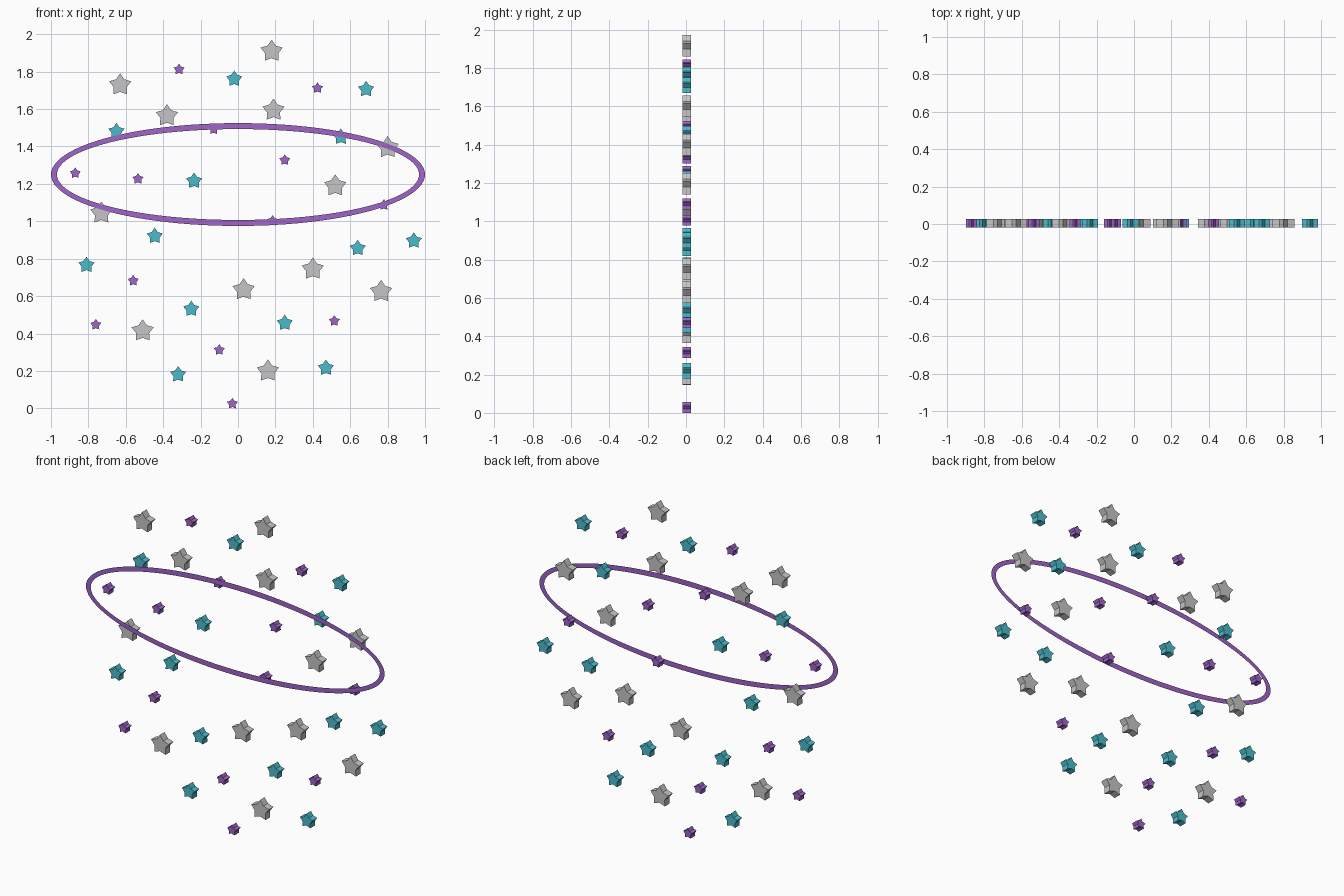
import bpy, bmesh
from math import sin, cos, pi

cube = bpy.data.objects.get("Cube")
if cube:
    bpy.data.objects.remove(cube, do_unlink=True)

BACK, FRONT = 0.026, -0.018      # star depth
RING_Y = -0.026                  # ring floats just before the stars


def material(name, rgb):
    mat = bpy.data.materials.new(name)
    mat.use_nodes = True
    mat.diffuse_color = (*rgb, 1)
    mat.node_tree.nodes["Principled BSDF"].inputs["Base Color"].default_value = (*rgb, 1)
    return mat


def finish(bm, name, mat, location=(0, 0, 0)):
    mesh = bpy.data.meshes.new(name)
    bm.to_mesh(mesh)
    bm.free()
    mesh.materials.append(mat)
    obj = bpy.data.objects.new(name, mesh)
    obj.location = location
    bpy.context.collection.objects.link(obj)
    return obj


def star(name, mat, radius, x, z):
    """Five-pointed prism; x, z is the middle of its outline."""
    bm = bmesh.new()
    outline = []
    for i in range(10):
        r = radius * (0.6 if i % 2 else 1)
        a = pi / 2 + i * pi / 5
        outline.append(bm.verts.new((r * cos(a), FRONT, r * sin(a))))
    face = bm.faces.new(outline)
    grown = bmesh.ops.extrude_face_region(bm, geom=[face], use_keep_orig=True)
    moved = [v for v in grown["geom"] if isinstance(v, bmesh.types.BMVert)]
    bmesh.ops.translate(bm, verts=moved, vec=(0, BACK - FRONT, 0))
    bmesh.ops.recalc_face_normals(bm, faces=bm.faces)
    return finish(bm, name, mat, (x, 0, z - 0.095 * radius))


def ring(name, mat, rx, rz, width, z, steps=96):
    """Flat elliptical band."""
    bm = bmesh.new()
    pairs = []
    for i in range(steps):
        a = 2 * pi * i / steps
        pairs.append([bm.verts.new(((rx - w) * cos(a), RING_Y, (rz - w) * sin(a)))
                      for w in (0, width)])
    for i, (outer, inner) in enumerate(pairs):
        next_outer, next_inner = pairs[(i + 1) % steps]
        bm.faces.new((outer, next_outer, next_inner, inner))
    return finish(bm, name, mat, (0, 0, z))


silver = material("silver", (0.56, 0.56, 0.57))
teal = material("teal", (0.07, 0.50, 0.60))
purple = material("purple", (0.35, 0.13, 0.58))

# Scattered stars: name, colour, radius, positions
groups = [
    ("large_star", silver, 0.062, [
        (-.63, 1.735), (.18, 1.915), (-.38, 1.57), (.19, 1.6), (.8, 1.4), (.52, 1.195),
        (-.73, 1.05), (.4, .75), (.03, .64), (.765, .63), (-.51, .42), (.16, .205)]),
    ("medium_star", teal, 0.045, [
        (-.02, 1.765), (.685, 1.71), (-.65, 1.485), (.55, 1.455), (-.235, 1.22),
        (-.445, .925), (.94, .9), (.64, .86), (-.81, .77), (-.25, .535), (.25, .46),
        (-.32, .185), (.47, .22)]),
    ("small_star", purple, 0.031, [
        (-.315, 1.815), (.425, 1.715), (-.13, 1.495), (.25, 1.33), (-.87, 1.26),
        (-.535, 1.23), (.78, 1.09), (.185, 1.005), (-.56, .685), (.515, .47),
        (-.76, .45), (-.1, .315), (-.03, .028)]),
]
for name, mat, radius, places in groups:
    for n, (x, z) in enumerate(places, 1):
        star(f"{name}_{n}", mat, radius, x, z)

# Wide elliptical ring around the upper stars
ring("orbit_ring", purple, 1.0, 0.275, 0.032, 1.25)
